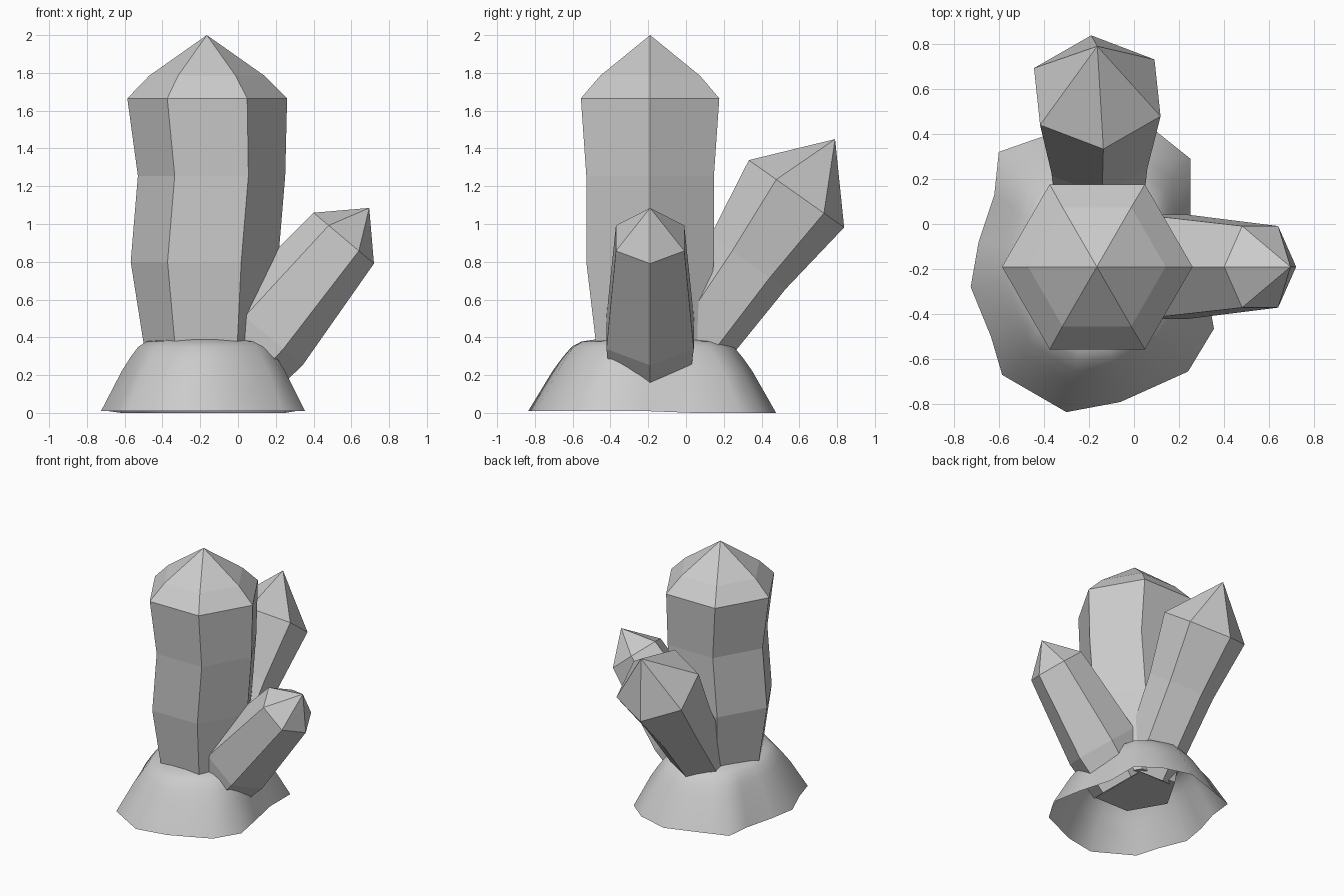
import bpy, bmesh
from math import sin, cos, radians, tau
from mathutils import Vector

if "Cube" in bpy.data.objects:
    bpy.data.objects.remove(bpy.data.objects["Cube"])


def loft(name, rings, tip=None, cap_bottom=True, smooth=False):
    """Skin a stack of point rings, closing it with a point or a flat cap."""
    bm = bmesh.new()
    loops = [[bm.verts.new(p) for p in ring] for ring in rings]
    n = len(rings[0])
    for a, b in zip(loops, loops[1:]):
        for i in range(n):
            j = (i + 1) % n
            bm.faces.new((a[i], a[j], b[j], b[i]))
    if cap_bottom:
        bm.faces.new(loops[0][::-1])
    if tip is not None:
        t = bm.verts.new(tip)
        for i in range(n):
            bm.faces.new((loops[-1][i], loops[-1][(i + 1) % n], t))
    bmesh.ops.recalc_face_normals(bm, faces=bm.faces)
    for f in bm.faces:
        f.smooth = smooth
    mesh = bpy.data.meshes.new(name)
    bm.to_mesh(mesh)
    bm.free()
    ob = bpy.data.objects.new(name, mesh)
    bpy.context.collection.objects.link(ob)
    return ob


def hexagon(center, r, u, v, turn=0):
    angles = [radians(turn) + tau * k / 6 for k in range(6)]
    return [Vector(center) + r * (cos(a) * u + sin(a) * v) for a in angles]


def leaning_crystal(name, center, u, v, sections, tip_height, turn=0):
    """Six-sided crystal; sections are (distance along axis, radius)."""
    u, v, center = Vector(u).normalized(), Vector(v), Vector(center)
    axis = u.cross(v)
    if axis.z < 0:
        axis = -axis
    rings = [hexagon(center + axis * t, r, u, v, turn) for t, r in sections]
    return loft(name, rings, center + axis * tip_height)


X, Y = Vector((1, 0, 0)), Vector((0, 1, 0))

# Tall upright crystal: (centre x, z, radius)
main = [(-0.165, 0.18, 0.305), (-0.165, 0.37, 0.333), (-0.178, 0.80, 0.39),
        (-0.14, 1.255, 0.39), (-0.163, 1.665, 0.423), (-0.165, 1.785, 0.305)]
main.pop(1)  # lower wall is straight
loft("main_crystal", [hexagon((x, -0.19, z), r, X, Y) for x, z, r in main],
     (-0.165, -0.19, 2.0))

# Medium crystal leaning back
leaning_crystal("back_crystal", (-0.163, 0.585, 1.16), (0, 0.817, -0.577), X,
                [(-1.12, 0.20), (-0.443, 0.245), (0, 0.31)], 0.354, -5)

# Small crystal leaning right
leaning_crystal("right_crystal", (0.56, -0.19, 0.925), (0.765, 0, -0.645), Y,
                [(-0.95, 0.235), (-0.655, 0.267), (0, 0.209)], 0.209)

# Rocky base: irregular foot outline shrinking to a rounded shoulder, open below
foot = [(0.355, -0.465), (0.31, -0.22), (0.25, 0.04), (0.25, 0.29), (0.10, 0.41),
        (-0.14, 0.477), (-0.40, 0.39), (-0.60, 0.32), (-0.62, 0.13), (-0.69, -0.08),
        (-0.725, -0.28), (-0.635, -0.50), (-0.585, -0.67), (-0.30, -0.835),
        (-0.06, -0.79), (0.24, -0.655)]
hub = Vector((-0.17, -0.18))
levels = [(1.0, 0.01, 0), (0.81, 0.22, 0.2), (0.73, 0.295, 0.4), (0.66, 0.35, 0.6),
          (0.58, 0.378, 0.7), (0.40, 0.395, 0.8)]
rings = []
for scale, z, roundness in levels:
    ring = []
    for p in foot:
        d = Vector(p) - hub
        e = Vector((d.x / 0.54, d.y / 0.655)).normalized()
        oval = Vector((e.x * 0.54, e.y * 0.655))
        q = hub + scale * d.lerp(oval, roundness)
        ring.append((q.x, q.y, z - (0.01 if scale == 1 and p[1] > 0 else 0)))
    rings.append(ring)
loft("rock_base", rings, (hub.x, hub.y, 0.40), cap_bottom=False, smooth=True)
